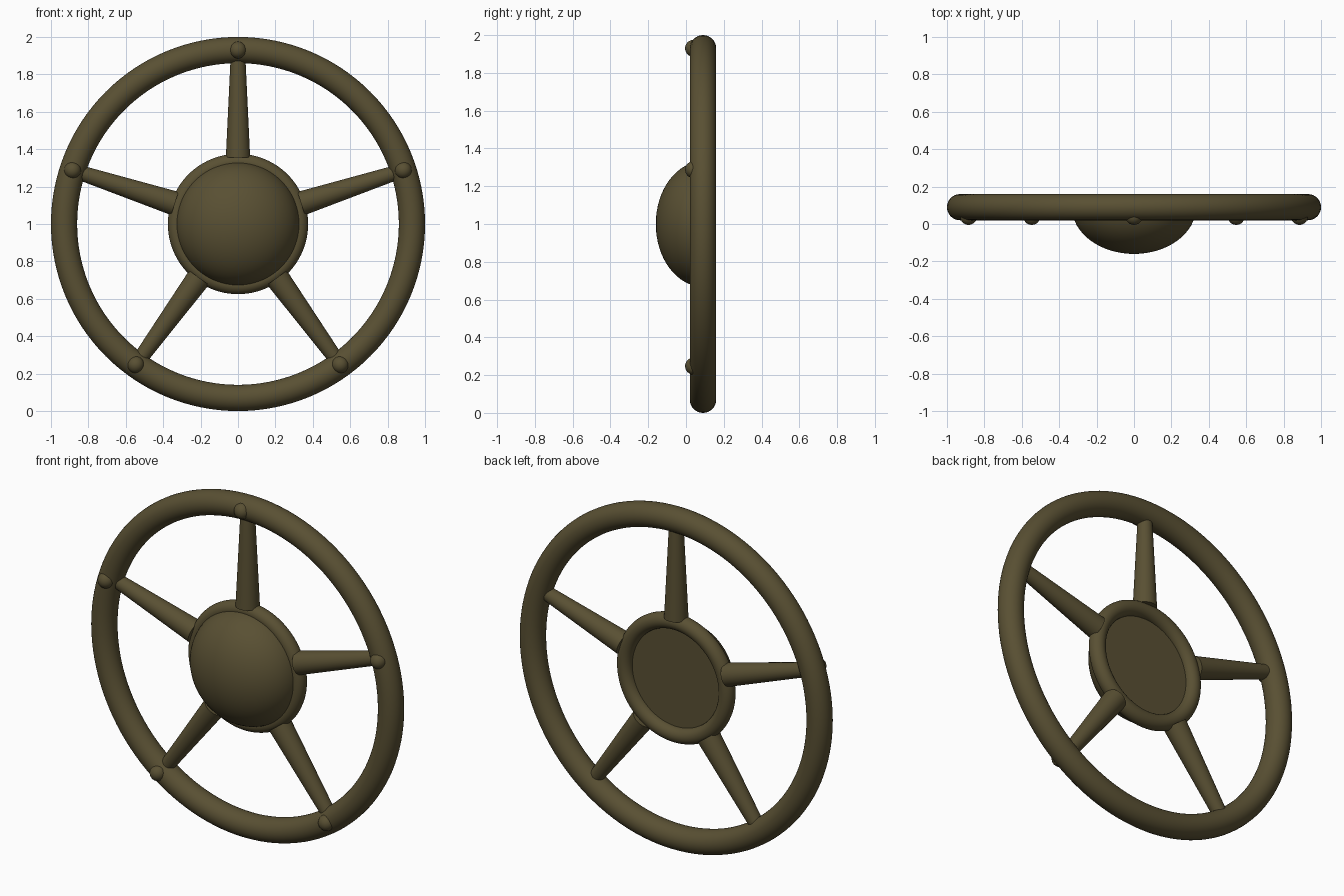
import bpy, bmesh, math
from mathutils import Matrix, Vector

if "Cube" in bpy.data.objects:
    bpy.data.objects.remove(bpy.data.objects["Cube"])

MID_Y = 0.09                       # plane of the rim
CENTRE = Vector((0, MID_Y, 1.0))   # wheel centre
R_RIM, T_RIM = 0.93, 0.07
FACE_FRONT = Matrix.Rotation(math.pi / 2, 4, 'X')   # local z -> -y

mat = bpy.data.materials.new("dark olive brown")
mat.diffuse_color = (0.100, 0.080, 0.033, 1)
mat.use_nodes = True
mat.node_tree.nodes["Principled BSDF"].inputs["Base Color"].default_value = mat.diffuse_color


def finish(obj, name):
    obj.name = name
    obj.data.materials.clear()
    obj.data.materials.append(mat)
    bpy.ops.object.select_all(action='DESELECT')
    obj.select_set(True)
    bpy.context.view_layer.objects.active = obj
    bpy.ops.object.shade_smooth_by_angle(angle=math.radians(40))


def from_bmesh(bm, name):
    bmesh.ops.recalc_face_normals(bm, faces=bm.faces)
    mesh = bpy.data.meshes.new(name)
    bm.to_mesh(mesh)
    bm.free()
    obj = bpy.data.objects.new(name, mesh)
    bpy.context.collection.objects.link(obj)
    finish(obj, name)


def ring(name, major, minor, seg, sides):
    bpy.ops.mesh.primitive_torus_add(
        major_radius=major, minor_radius=minor, major_segments=seg,
        minor_segments=sides, location=CENTRE, rotation=(math.pi / 2, 0, 0))
    finish(bpy.context.object, name)


# outer rim and hub ring
ring("rim", R_RIM, T_RIM, 128, 32)
ring("hub_ring", 0.33, 0.045, 96, 24)

# hub dome: flattened half sphere with a flat back
bm = bmesh.new()
bmesh.ops.create_uvsphere(bm, u_segments=64, v_segments=32, radius=1)
bmesh.ops.bisect_plane(bm, geom=bm.verts[:] + bm.edges[:] + bm.faces[:], dist=1e-4,
                       plane_co=(0, 0, 0), plane_no=(0, 0, -1), clear_outer=True)
bmesh.ops.holes_fill(bm, edges=[e for e in bm.edges if e.is_boundary], sides=0)
bm.transform(Matrix.Translation(CENTRE) @ FACE_FRONT @ Matrix.Diagonal((0.332, 0.332, 0.25, 1)))
from_bmesh(bm, "hub_dome")

# five tapered spokes, each with a round stud on the rim
R_IN, R_OUT = 0.355, 0.90
for i in range(5):
    turn = Matrix.Translation(CENTRE) @ Matrix.Rotation(i * math.tau / 5, 4, 'Y')

    bm = bmesh.new()
    bmesh.ops.create_cone(bm, cap_ends=True, segments=32, radius1=0.065, radius2=0.039,
                          depth=R_OUT - R_IN,
                          matrix=Matrix.Translation((0, 0, (R_IN + R_OUT) / 2)))
    bm.transform(turn)
    from_bmesh(bm, f"spoke_{i + 1}")

    bm = bmesh.new()
    bmesh.ops.create_uvsphere(bm, u_segments=24, v_segments=16, radius=0.045,
                              matrix=Matrix.Translation((0, -0.05, R_RIM)))
    bm.transform(turn)
    from_bmesh(bm, f"stud_{i + 1}")
